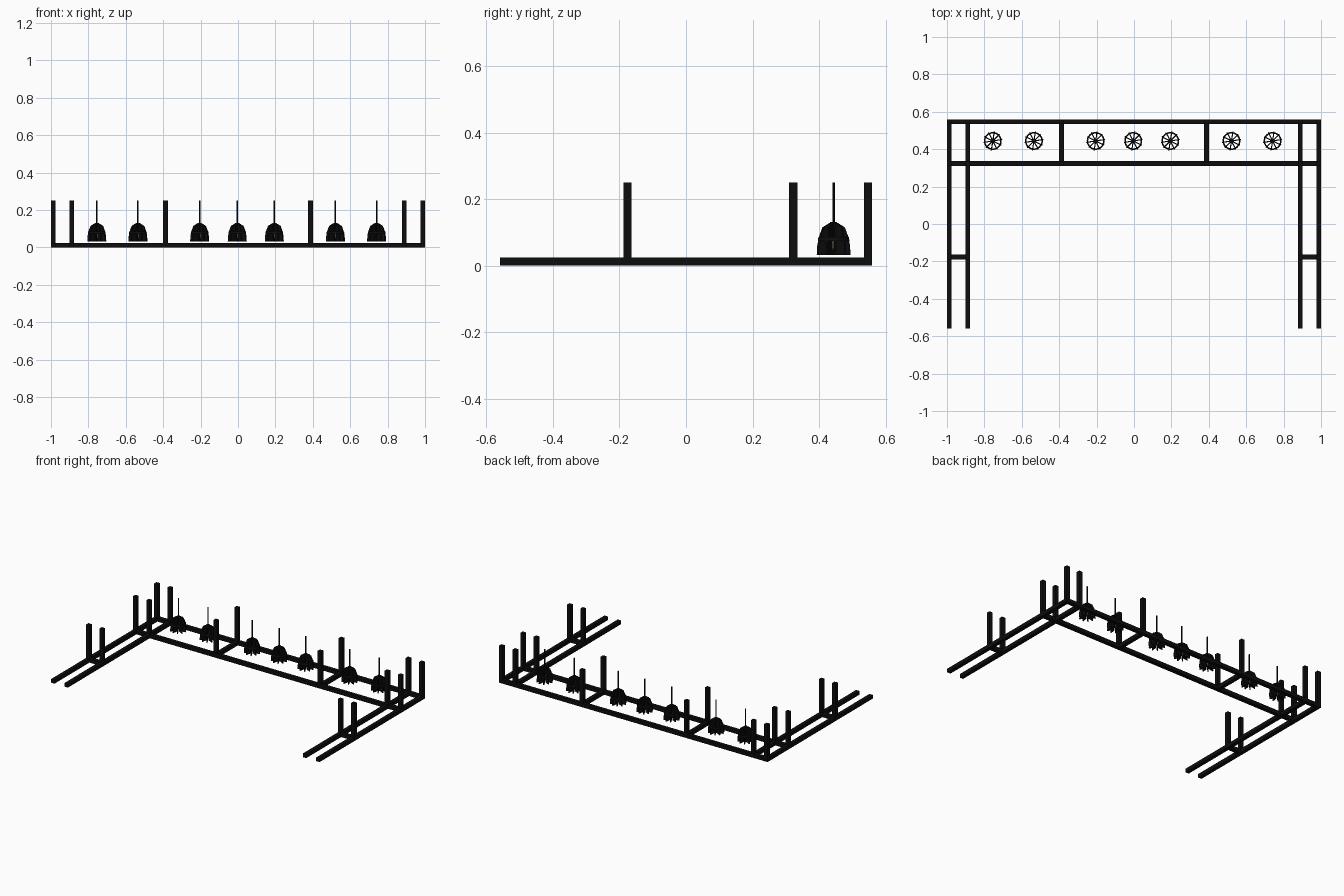
import bpy, bmesh, math
from mathutils import Vector, Matrix

if "Cube" in bpy.data.objects:
    bpy.data.objects.remove(bpy.data.objects["Cube"])

T = 0.025          # bar thickness
TOP = 0.25         # top of posts and cords


def material(name, rgb):
    m = bpy.data.materials.new(name)
    m.diffuse_color = (*rgb, 1)
    m.use_nodes = True
    m.node_tree.nodes["Principled BSDF"].inputs["Base Color"].default_value = m.diffuse_color
    return m


BLACK = material("black_metal", (0.004, 0.004, 0.004))
GLOW = material("warm_bulb", (0.75, 0.6, 0.25))


def finish(bm, name, mat):
    bmesh.ops.recalc_face_normals(bm, faces=bm.faces[:])
    me = bpy.data.meshes.new(name)
    bm.to_mesh(me)
    bm.free()
    ob = bpy.data.objects.new(name, me)
    bpy.context.collection.objects.link(ob)
    me.materials.append(mat)
    return ob


def box(name, lo, hi):
    lo, hi = Vector(lo), Vector(hi)
    bm = bmesh.new()
    bmesh.ops.create_cube(bm, size=1, matrix=Matrix.Translation((lo + hi) / 2)
                          @ Matrix.Diagonal((*(hi - lo), 1)))
    return finish(bm, name, BLACK)


def lathe(bm, profile, n, closed=False):
    rings = [[bm.verts.new((r * math.cos(2 * math.pi * i / n),
                            r * math.sin(2 * math.pi * i / n), z)) for i in range(n)]
             for r, z in profile]
    pairs = list(zip(rings, rings[1:]))
    if closed:
        pairs.append((rings[-1], rings[0]))
    for a, b in pairs:
        for i in range(n):
            j = (i + 1) % n
            bm.faces.new((a[i], a[j], b[j], b[i]))
    if not closed:
        bm.faces.new(rings[0])
        bm.faces.new(rings[-1])


h = T / 2
X_OUT, X_IN, X_MID = 1 - h, 0.888, 0.388
Y_BACK, Y_FRONT, Y_ARM, Y_END = 0.56 - h, 0.323, -0.176, 0.56

# Long rails across the back section
for y, name in ((Y_BACK, "back_rail"), (Y_FRONT, "front_rail")):
    box(name, (-1, y - h, 0), (1, y + h, T))

for s, side in ((-1, "left"), (1, "right")):
    # Side arm rails and the rung joining them
    for x, part in ((X_OUT, "outer"), (X_IN, "inner")):
        box(f"{side}_{part}_rail", (s * x - h, -Y_END, 0), (s * x + h, Y_END, T))
    a, b = sorted((s * X_IN, s * X_OUT))
    box(f"{side}_arm_rung", (a, Y_ARM - h, 0), (b, Y_ARM + h, T))
    # Divider bar of the back section
    box(f"{side}_divider", (s * X_MID - h, Y_FRONT, 0), (s * X_MID + h, Y_BACK, T))
    # Hanging posts at every joint
    joints = [(x, y) for x in (X_OUT, X_IN) for y in (Y_BACK, Y_FRONT, Y_ARM)]
    joints += [(X_MID, Y_BACK), (X_MID, Y_FRONT)]
    for x, y in joints:
        box(f"{side}_post", (s * x - h, y - h, 0), (s * x + h, y + h, TOP))

# Lamp shade: ten radial fins tied by a ring, around a socket
FIN = [(0.013, 0.033), (0.051, 0.033), (0.0495, 0.06), (0.045, 0.085),
       (0.034, 0.115), (0.012, 0.129), (0.004, 0.129), (0.006, 0.085), (0.013, 0.075)]
bm = bmesh.new()
for k in range(10):
    rot = Matrix.Rotation(math.radians(9 + 36 * k), 3, 'Z')
    sides = [[bm.verts.new(rot @ Vector((r, t, z))) for r, z in FIN]
             for t in (-0.003, 0.003)]
    bm.faces.new(sides[0])
    bm.faces.new(sides[1][::-1])
    for i in range(len(FIN)):
        j = (i + 1) % len(FIN)
        bm.faces.new((sides[0][i], sides[0][j], sides[1][j], sides[1][i]))
lathe(bm, [(0.042, 0.074), (0.048, 0.074), (0.046, 0.086), (0.040, 0.086)], 30, True)
lathe(bm, [(0.009, 0.076), (0.010, 0.1), (0.013, 0.122), (0.010, 0.132)], 16)
shade = finish(bm, "lamp_shade", BLACK)

# Cord
bm = bmesh.new()
lathe(bm, [(0.004, 0.13), (0.004, TOP)], 8)
cord = finish(bm, "lamp_cord", BLACK)

# Bulb
bm = bmesh.new()
lathe(bm, [(0.004, 0.048), (0.0085, 0.053), (0.009, 0.066), (0.006, 0.077)], 16)
bulb = finish(bm, "lamp_bulb", GLOW)

# Seven pendants along the back section
for i, x in enumerate((-0.755, -0.535, -0.205, -0.004, 0.194, 0.521, 0.741)):
    for part in (shade, cord, bulb):
        ob = part if i == 0 else part.copy()
        if i:
            bpy.context.collection.objects.link(ob)
        ob.location = (x, 0.444, 0)
